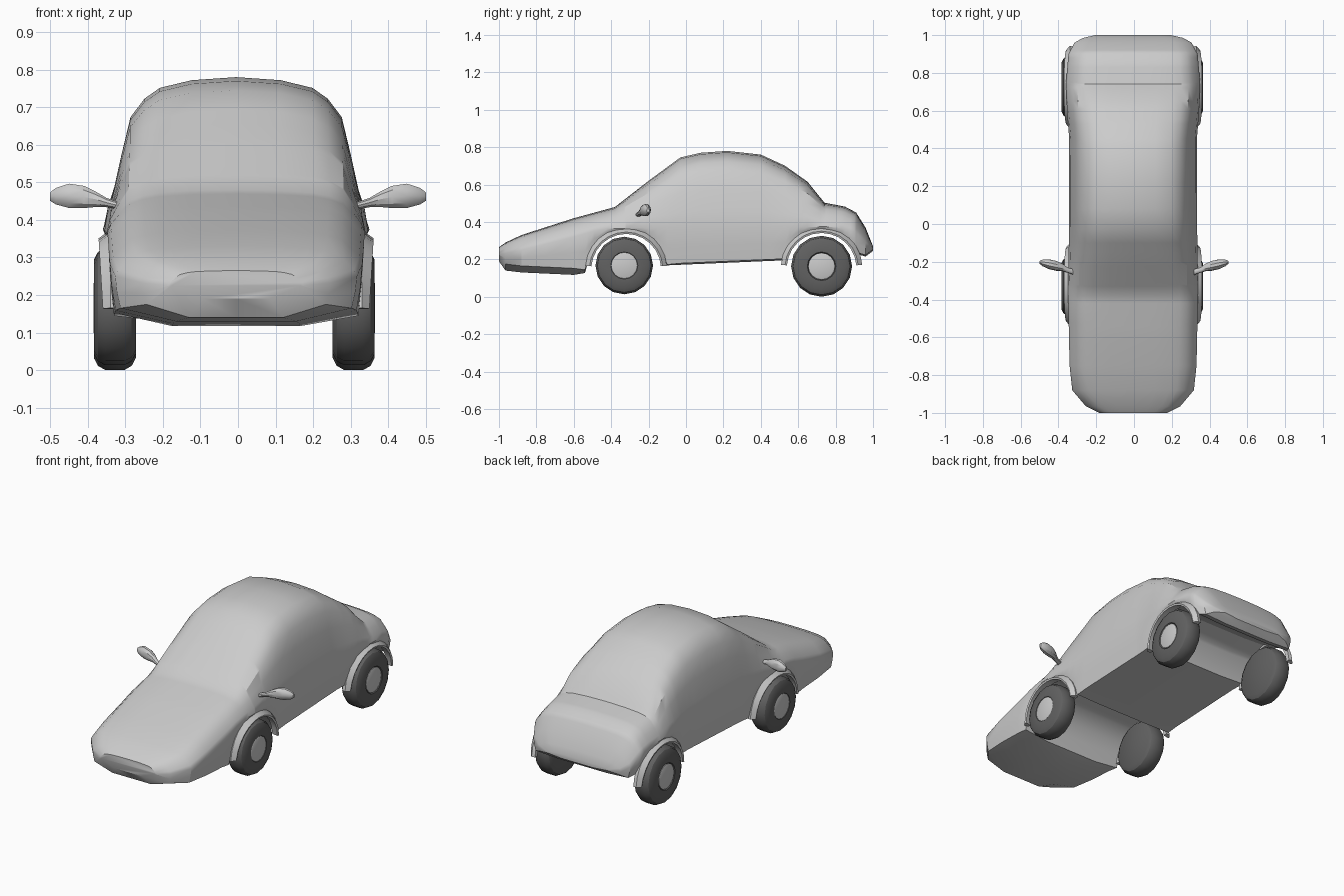
import bpy, bmesh
from math import sin, cos, pi, radians
from mathutils import Vector

if "Cube" in bpy.data.objects:
    bpy.data.objects.remove(bpy.data.objects["Cube"])


def material(name, v):
    m = bpy.data.materials.new(name)
    m.diffuse_color = (v, v, v, 1)
    m.use_nodes = True
    m.node_tree.nodes["Principled BSDF"].inputs["Base Color"].default_value = m.diffuse_color
    return m


def loft(name, rings, mat=None, angle=32, closed=False):
    """Skin a list of closed point rings; cap the ends unless the loft closes."""
    bm = bmesh.new()
    vs = [[bm.verts.new(p) for p in r] for r in rings]
    n = len(rings[0])
    pairs = list(zip(vs, vs[1:])) + ([(vs[-1], vs[0])] if closed else [])
    for a, b in pairs:
        for i in range(n):
            j = (i + 1) % n
            bm.faces.new((a[i], a[j], b[j], b[i]))
    if not closed:
        bm.faces.new(vs[0])
        bm.faces.new(vs[-1])
    bmesh.ops.recalc_face_normals(bm, faces=bm.faces)
    me = bpy.data.meshes.new(name)
    bm.to_mesh(me)
    bm.free()
    me.shade_smooth()
    me.set_sharp_from_angle(angle=radians(angle))
    ob = bpy.data.objects.new(name, me)
    bpy.context.collection.objects.link(ob)
    if mat:
        me.materials.append(mat)
    return ob


def lerp(table, y):
    for (a, p), (b, q) in zip(table, table[1:]):
        if y <= b:
            return p + (q - p) * max(0, y - a) / (b - a)
    return table[-1][1]


rubber = material("rubber", 0.12)
hub_mat = material("hub", 0.55)

# Body: side-view profiles (y, value) for roof line, floor line with arches, belt and width
TOP = [(-1, .265), (-.965, .29), (-.88, .33), (-.6, .42), (-.38, .48), (-.2, .62), (-.03, .745),
       (.08, .77), (.22, .78), (.4, .76), (.53, .7), (.65, .615), (.74, .503), (.85, .482),
       (.91, .45), (.96, .37), (1, .27)]
FLOOR = [(-1, .19), (-.965, .14), (-.88, .13), (-.6, .117), (-.54, .127), (-.52, .2), (-.49, .27),
         (-.42, .33), (-.32, .35), (-.22, .325), (-.15, .26), (-.1, .168), (.53, .195), (.555, .255),
         (.61, .318), (.72, .352), (.83, .318), (.88, .265), (.92, .227), (.96, .215), (1, .245)]
BELT = [(-1, .225), (-.88, .25), (-.6, .32), (-.45, .365), (.8, .375), (.9, .35), (.96, .29), (1, .256)]
WIDTH = [(-1, .18), (-.965, .25), (-.88, .322), (-.75, .336), (-.33, .345), (-.1, .34), (.45, .338),
         (.6, .35), (.75, .355), (.9, .342), (.96, .31), (.985, .265), (1, .2)]
LIP = [(-.9, .035), (-.58, .035), (-.5, .0), (-.15, .0), (-.05, .008), (1, .008)]
UPPER = [(1, 0), (.97, .02), (.9, .26), (.82, .6), (.0, 1)]
SHAPE = [(1.0, 0), (.975, .22), (.9, .5), (.83, .74), (.72, .86), (.6, .93), (.35, .98)]


def section(y):
    t, f, b, w, l = (lerp(k, y) for k in (TOP, FLOOR, BELT, WIDTH, LIP))
    b = min(max(b, f + .012), t)
    half = [(.5 * w, f), (.955 * w, f + l), (.985 * w, (f + l + b) / 2)]
    half += [(w * s, b + (t - b) * u) for s, u in SHAPE]
    ring = [(0, f)] + half + [(0, t)] + [(-x, z) for x, z in reversed(half)]
    return [(x - .005, y, z) for x, z in ring]


stations = sorted({y for k in (TOP, FLOOR, WIDTH) for y, _ in k})
loft("car_body", [section(y) for y in stations])


def disc_ring(x, r, cy, cz, n=16):
    return [(x, cy + r * cos(2 * pi * i / n), cz + r * sin(2 * pi * i / n)) for i in range(n)]


# Tyre half profile across the width: (offset toward outside, radius fraction)
TYRE = [(-.056, .8), (-.045, .93), (-.025, 1), (.025, 1), (.045, .93), (.056, .8), (.056, .47), (.05, .44)]

for side, label in ((1, "right"), (-1, "left")):
    for cy, cz, r, end in ((-.33, .167, .154, "front"), (.725, .163, .163, "rear")):
        # Wheels
        cx = side * .318 - .01
        loft(f"{end}_{label}_tyre", [disc_ring(cx + side * o, r * k, cy, cz) for o, k in TYRE], rubber)
        loft(f"{end}_{label}_hub", [disc_ring(cx + side * o, k, cy, cz) for o, k in
                                    ((.045, .07), (.054, .07), (.057, .062))], hub_mat)
        # Flared arch lips
        ay, az = (-.32, .15) if end == "front" else (.725, .155)
        rings = []
        for i in range(13):
            a = radians(4 + 172 * i / 12)
            flare = .012 * sin(a)
            rings.append([(side * x - .005, ay + q * cos(a), az + q * sin(a)) for x, q in
                          ((.315, .192), (.35 + flare, .186), (.354 + flare, .196), (.335, .218), (.315, .215))])
        loft(f"{end}_{label}_arch_lip", rings)

    # Door mirror: elliptical sections from stalk to rounded tip
    mirror = []
    for x, y, z, ry, rz in ((.315, -.255, .437, .016, .01), (.35, -.245, .446, .014, .013),
                            (.38, -.23, .455, .02, .022), (.41, -.222, .461, .026, .031),
                            (.45, -.213, .464, .026, .034), (.485, -.206, .463, .017, .023),
                            (.5, -.203, .462, .007, .012)):
        mirror.append([(side * x, y + ry * cos(pi * i / 5), z + rz * sin(pi * i / 5)) for i in range(10)])
    loft(f"{label}_door_mirror", mirror)
